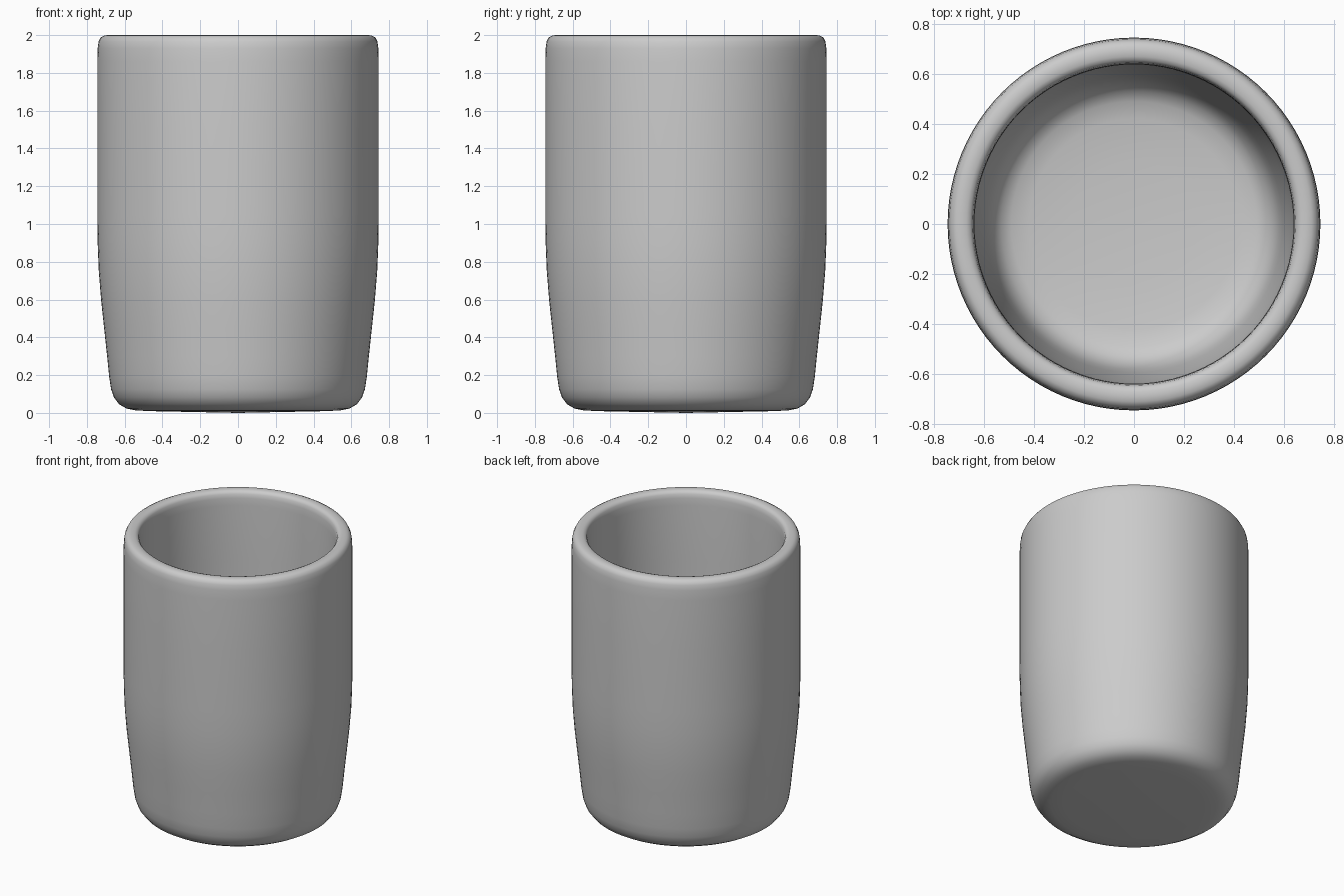
import bpy, bmesh, math

# half cross-section (radius, height): underside, outer wall, rim, inner wall, floor
profile = [
    (0, 0.0), (0.25, 0.005), (0.45, 0.009), (0.54, 0.013), (0.59, 0.023),
    (0.63, 0.046), (0.657, 0.082), (0.672, 0.125), (0.682, 0.19), (0.693, 0.30),
    (0.709, 0.45), (0.725, 0.60), (0.737, 0.75), (0.743, 0.90), (0.745, 1.05),
    (0.745, 1.50), (0.745, 1.86), (0.743, 1.93), (0.738, 1.966), (0.727, 1.988),
    (0.71, 1.997), (0.69, 2.0), (0.67, 1.998), (0.655, 1.992), (0.645, 1.978),
    (0.640, 1.95), (0.638, 1.90), (0.637, 1.50), (0.636, 1.05), (0.632, 0.85),
    (0.622, 0.68), (0.608, 0.50), (0.594, 0.36), (0.580, 0.26), (0.560, 0.20),
    (0.53, 0.16), (0.49, 0.138), (0.42, 0.125), (0.25, 0.113), (0, 0.105),
]


def lathe(name, points, steps):
    bm = bmesh.new()
    verts = [bm.verts.new((r, 0, z)) for r, z in points]
    edges = [bm.edges.new(pair) for pair in zip(verts, verts[1:])]
    bmesh.ops.spin(bm, geom=verts + edges, cent=(0, 0, 0), axis=(0, 0, 1),
                   angle=2 * math.pi, steps=steps)
    bmesh.ops.remove_doubles(bm, verts=bm.verts, dist=0.0005)
    bmesh.ops.recalc_face_normals(bm, faces=bm.faces)
    for f in bm.faces:
        f.smooth = True
    mesh = bpy.data.meshes.new(name)
    bm.to_mesh(mesh)
    bm.free()
    obj = bpy.data.objects.new(name, mesh)
    bpy.context.collection.objects.link(obj)
    return obj


# handleless cup
lathe("cup", profile, 96)
